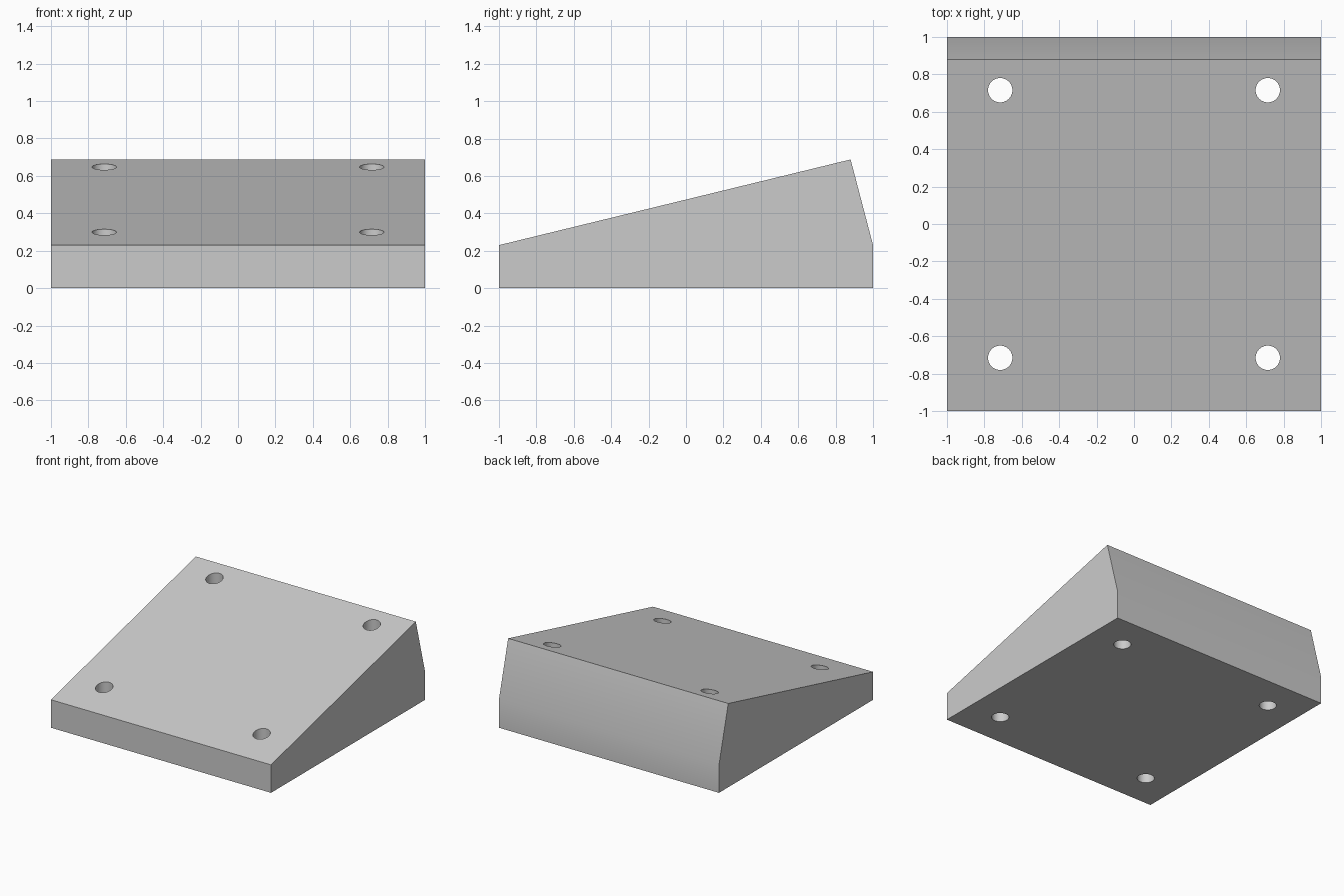
import bpy
import bmesh
from mathutils import Vector

old = bpy.data.objects.get("Cube")
if old:
    bpy.data.objects.remove(old, do_unlink=True)

# Single grey material
grey = bpy.data.materials.new("plain grey")
grey.use_nodes = True
colour = (0.6, 0.6, 0.6, 1)
grey.diffuse_color = colour
grey.node_tree.nodes["Principled BSDF"].inputs["Base Color"].default_value = colour

# Wedge block: side profile (y, z) extruded across x
profile = [(-1, 0), (1, 0), (1, 0.23), (0.88, 0.688), (-1, 0.23)]
bm = bmesh.new()
side = bm.faces.new([bm.verts.new((-1, y, z)) for y, z in profile])
extruded = bmesh.ops.extrude_face_region(bm, geom=[side])["geom"]
bmesh.ops.translate(bm, vec=Vector((2, 0, 0)),
                    verts=[g for g in extruded if isinstance(g, bmesh.types.BMVert)])
bmesh.ops.recalc_face_normals(bm, faces=bm.faces)
mesh = bpy.data.meshes.new("wedge_block")
bm.to_mesh(mesh)
bm.free()
mesh.materials.append(grey)
block = bpy.data.objects.new("wedge_block", mesh)
bpy.context.collection.objects.link(block)

# Four vertical through holes near the corners
HOLE = 0.715
for x in (-HOLE, HOLE):
    for y in (-HOLE, HOLE):
        bpy.ops.mesh.primitive_cylinder_add(vertices=48, radius=0.065, depth=2,
                                            location=(x, y, 0.3))
        cutter = bpy.context.object
        cutter.name = "hole_cutter"
        cutter.hide_render = True
        cutter.data.materials.append(grey)
        cut = block.modifiers.new("hole", 'BOOLEAN')
        cut.operation = 'DIFFERENCE'
        cut.solver = 'EXACT'
        cut.object = cutter
        bpy.context.view_layer.objects.active = block
        bpy.ops.object.modifier_apply(modifier=cut.name)
        bpy.data.objects.remove(cutter, do_unlink=True)

# Smooth hole walls and the soft bend of the back, keep the other edges sharp
bpy.ops.object.select_all(action='DESELECT')
block.select_set(True)
bpy.context.view_layer.objects.active = block
bpy.ops.object.shade_smooth_by_angle(angle=0.52)
